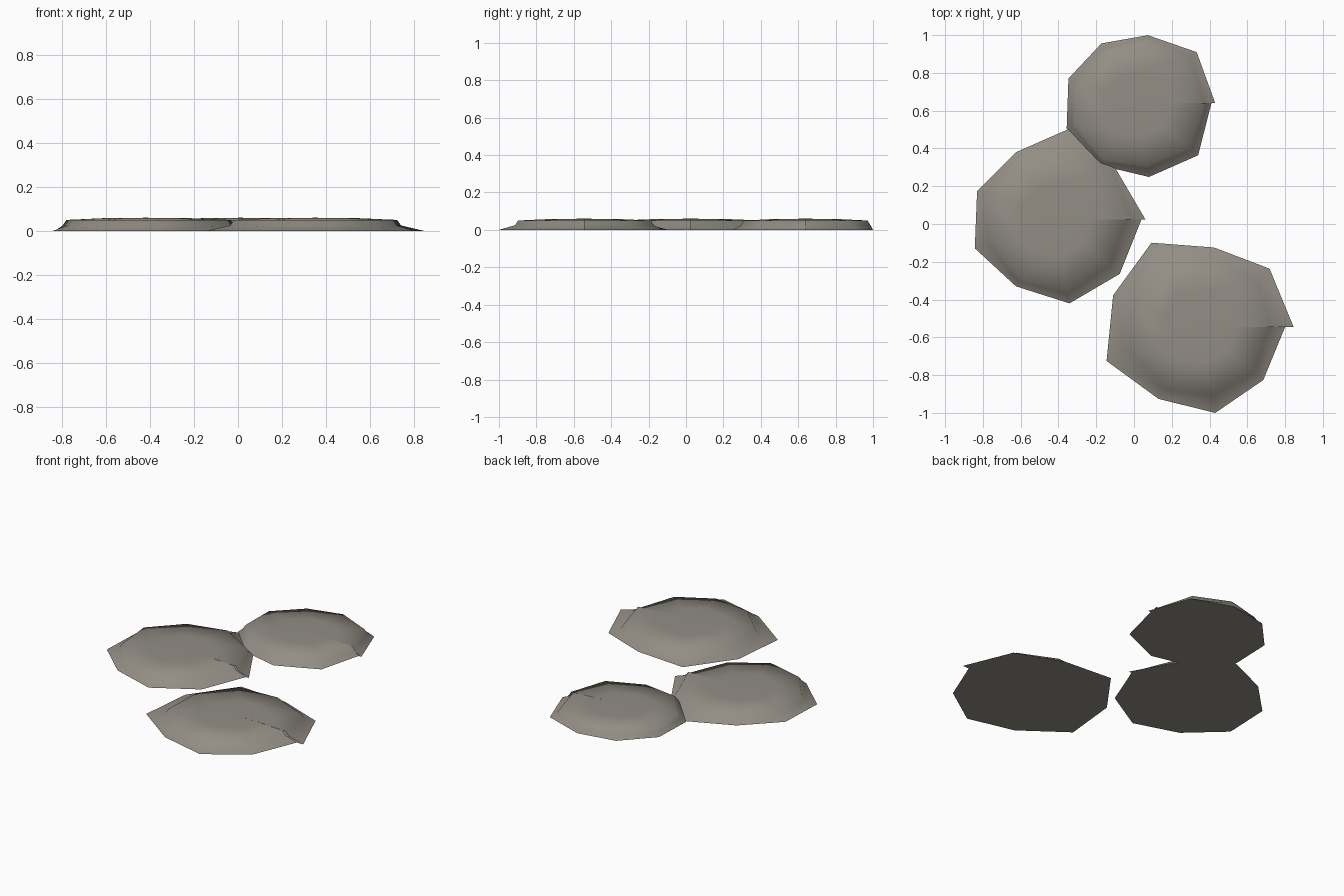
import bpy
import bmesh
from math import cos, sin, tau
from mathutils import Vector

cube = bpy.data.objects.get("Cube")
if cube:
    bpy.data.objects.remove(cube, do_unlink=True)

# Warm grey stone
stone = bpy.data.materials.new("warm_grey_stone")
stone.use_nodes = True
colour = (0.29, 0.27, 0.235, 1)
stone.diffuse_color = colour
bsdf = stone.node_tree.nodes["Principled BSDF"]
bsdf.inputs["Base Color"].default_value = colour
bsdf.inputs["Roughness"].default_value = 0.9

SIDES = 9


def paving_stone(name, cx, cy, foot, rim):
    """Nine-sided stepping stone: skirt, steep lip and low crown, open seam at angle 0."""
    bm = bmesh.new()
    # (outline, scale, height) from the ground to the crown
    rows = [(foot, 1, 0), (rim, 1, 0.025), (rim, 0.955, 0.05), (rim, 0.5, 0.058)]

    def point(radius, i, z):
        a = tau * i / SIDES
        return Vector((cx + radius * cos(a), cy + radius * sin(a), z))

    rings = [[bm.verts.new(point(r * k, i, z)) for i, r in enumerate(radii)]
             for radii, k, z in rows]
    centre = bm.verts.new((cx, cy, 0.06))
    for i in range(SIDES):
        for low, high in zip(rings, rings[1:]):
            bm.faces.new((low[i], low[i + 1], high[i + 1], high[i]))
        bm.faces.new((rings[-1][i], rings[-1][i + 1], centre))

    # Flat underside
    under = [bm.verts.new(v.co) for v in rings[0]]
    hub = bm.verts.new((cx, cy, 0))
    for i in range(SIDES):
        bm.faces.new((under[i + 1], under[i], hub))
    for face in bm.faces:
        face.smooth = True

    mesh = bpy.data.meshes.new(name)
    bm.to_mesh(mesh)
    bm.free()
    mesh.materials.append(stone)
    obj = bpy.data.objects.new(name, mesh)
    bpy.context.collection.objects.link(obj)
    return obj


# Radii run anticlockwise from +x; first and last meet at the seam
paving_stone("back_stone", 0.01, 0.64,
             (0.42, 0.42, 0.365, 0.365, 0.38, 0.39, 0.38, 0.397, 0.43, 0.40),
             (0.36, 0.38, 0.352, 0.333, 0.358, 0.36, 0.36, 0.352, 0.385, 0.375))
paving_stone("right_stone", -0.42, 0.025,
             (0.48, 0.42, 0.49, 0.41, 0.437, 0.45, 0.41, 0.452, 0.45, 0.46),
             (0.405, 0.395, 0.40, 0.382, 0.40, 0.372, 0.38, 0.402, 0.38, 0.39))
paving_stone("front_stone", 0.35, -0.545,
             (0.495, 0.48, 0.427, 0.515, 0.49, 0.527, 0.44, 0.462, 0.437, 0.45),
             (0.39, 0.41, 0.38, 0.415, 0.40, 0.41, 0.385, 0.375, 0.38, 0.37))
